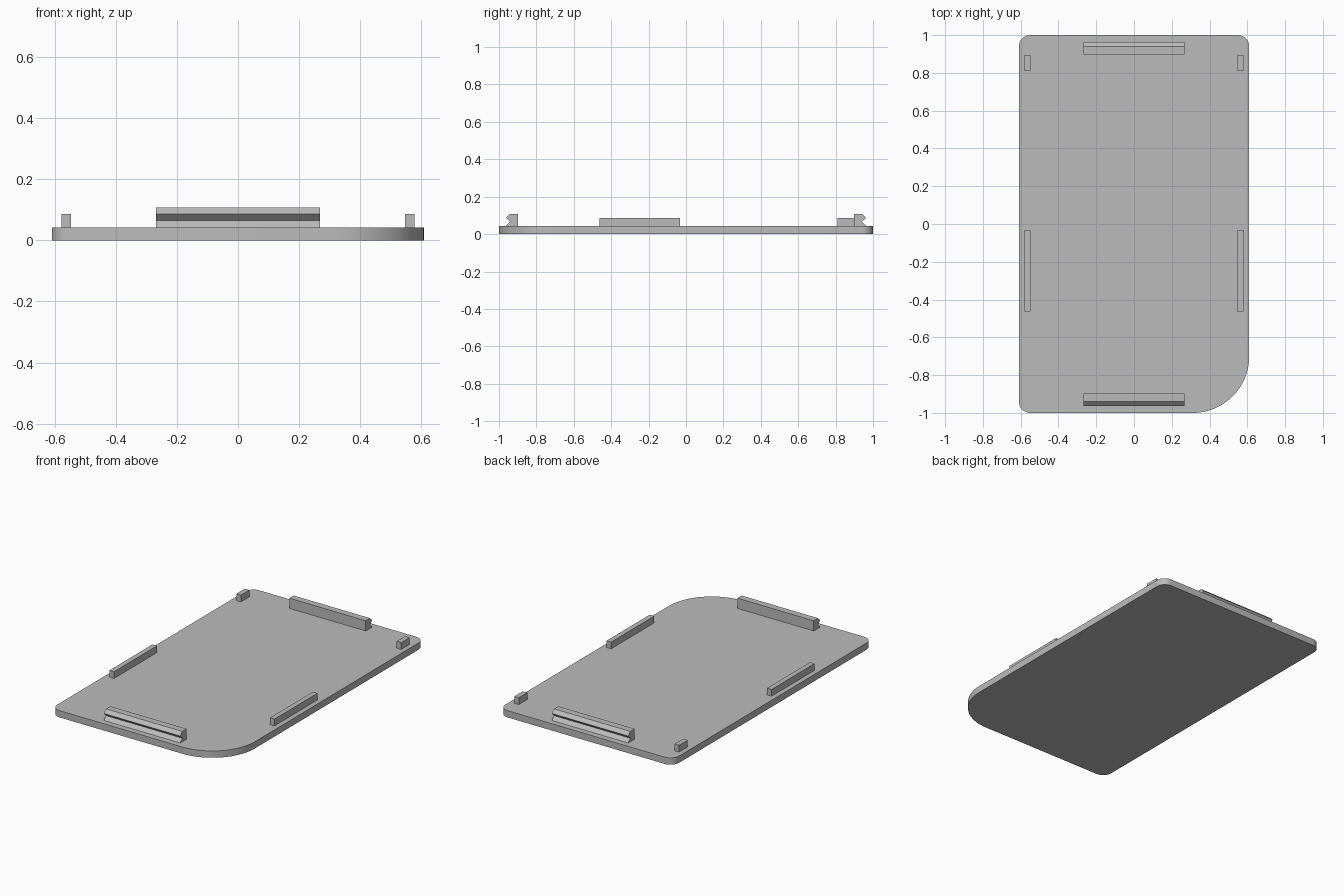
import bpy, bmesh, math
from mathutils import Vector

cube = bpy.data.objects.get("Cube")
if cube:
    bpy.data.objects.remove(cube, do_unlink=True)

HALF_X, HALF_Y = 0.61, 1.0
PLATE_TOP, RAIL_TOP, CLIP_TOP = 0.043, 0.086, 0.108

grey = bpy.data.materials.new("plain grey")
grey.use_nodes = True
colour = (0.5, 0.5, 0.5, 1)
grey.diffuse_color = colour
grey.node_tree.nodes["Principled BSDF"].inputs["Base Color"].default_value = colour


def extrude(name, outline, direction):
    """Solid made by sweeping a closed outline along a straight direction."""
    bm = bmesh.new()
    face = bm.faces.new([bm.verts.new(p) for p in outline])
    swept = bmesh.ops.extrude_face_region(bm, geom=[face])["geom"]
    verts = [v for v in swept if isinstance(v, bmesh.types.BMVert)]
    bmesh.ops.translate(bm, verts=verts, vec=Vector(direction))
    bmesh.ops.recalc_face_normals(bm, faces=bm.faces)
    mesh = bpy.data.meshes.new(name)
    bm.to_mesh(mesh)
    bm.free()
    mesh.materials.append(grey)
    obj = bpy.data.objects.new(name, mesh)
    bpy.context.collection.objects.link(obj)
    return obj


def block(name, x0, x1, y0, y1):
    base = [(x0, y0, PLATE_TOP), (x1, y0, PLATE_TOP), (x1, y1, PLATE_TOP), (x0, y1, PLATE_TOP)]
    return extrude(name, base, (0, 0, RAIL_TOP - PLATE_TOP))


# Cover plate: three small rounded corners and one large one
outline = []
corners = [(1, 1, 0.06, 8), (-1, 1, 0.06, 8), (-1, -1, 0.06, 8), (1, -1, 0.3, 24)]
for quarter, (sx, sy, radius, steps) in enumerate(corners):
    for i in range(steps + 1):
        a = (quarter + i / steps) * math.pi / 2
        outline.append((sx * (HALF_X - radius) + radius * math.cos(a),
                        sy * (HALF_Y - radius) + radius * math.sin(a), 0))
plate = extrude("cover_plate", outline, (0, 0, PLATE_TOP))
bpy.context.view_layer.objects.active = plate
plate.select_set(True)
bpy.ops.object.shade_smooth_by_angle(angle=math.radians(30))
plate.select_set(False)

# Side rails and locating pegs
for side, s in (("left", 1), ("right", -1)):
    x0, x1 = sorted((s * 0.547, s * 0.579))
    block(side + "_rail", x0, x1, -0.462, -0.031)
    block(side + "_peg", x0, x1, 0.81, 0.895)

# Snap clips with a V groove facing outward
profile = [(0.898, PLATE_TOP), (0.963, PLATE_TOP), (0.941, 0.065),
           (0.963, 0.087), (0.941, CLIP_TOP), (0.898, CLIP_TOP)]
for end, s in (("back", 1), ("front", -1)):
    extrude(end + "_clip", [(-0.268, s * y, z) for y, z in profile], (0.536, 0, 0))
